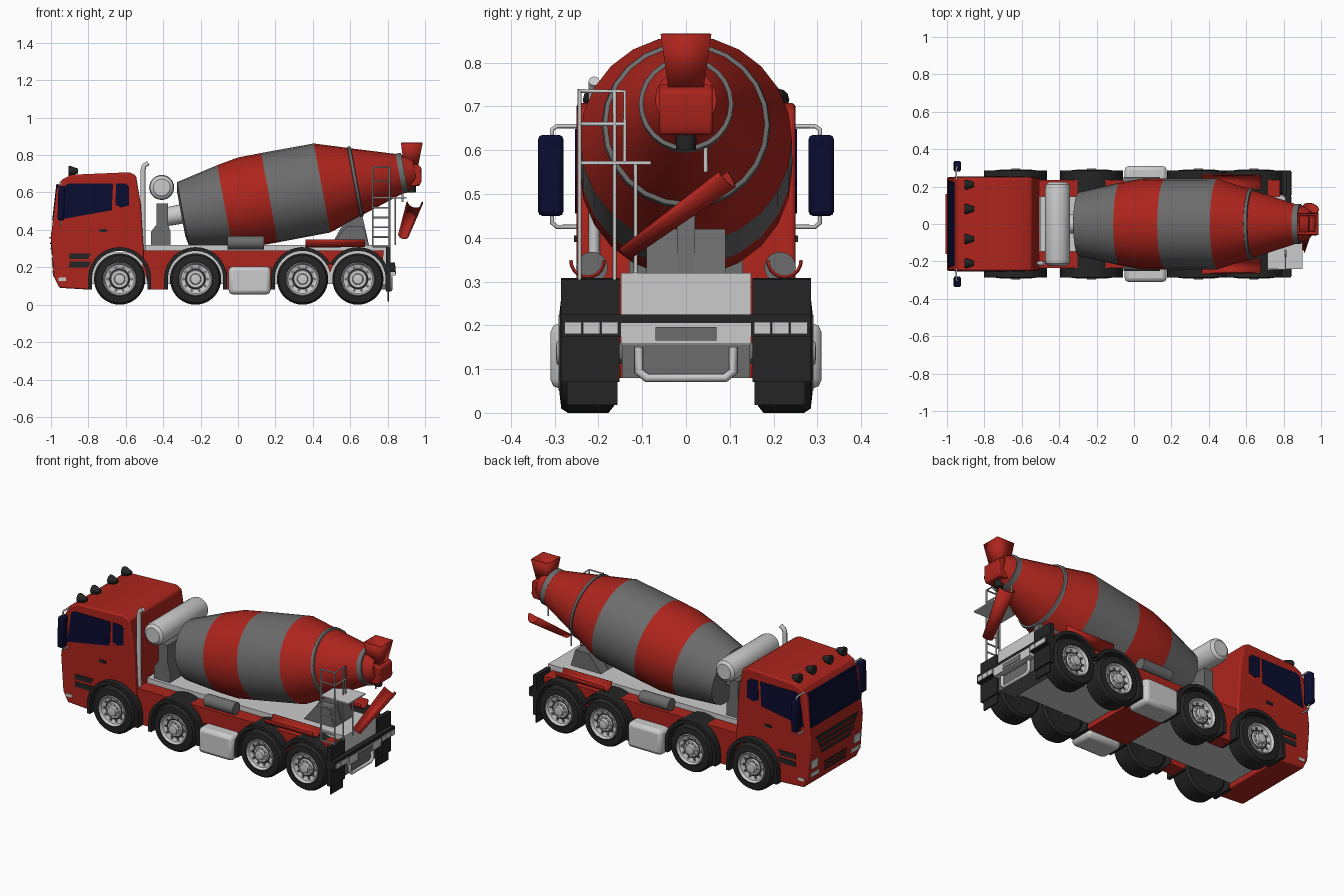
import bpy, bmesh
from math import sin, cos, pi, radians, sqrt
from mathutils import Vector as V

if "Cube" in bpy.data.objects:
    bpy.data.objects.remove(bpy.data.objects["Cube"])


def material(name, r, g, b):
    m = bpy.data.materials.new(name)
    m.diffuse_color = (r, g, b, 1)
    m.use_nodes = True
    m.node_tree.nodes["Principled BSDF"].inputs["Base Color"].default_value = m.diffuse_color
    return m


RED = material("red", .42, .018, .012)
DARK = material("dark", .018, .018, .018)
MID = material("mid_grey", .15, .15, .15)
GLASS = material("glass", .003, .004, .03)


def finish(name, bm, mat=None, bevel=0, segs=2):
    bmesh.ops.recalc_face_normals(bm, faces=bm.faces)
    me = bpy.data.meshes.new(name)
    bm.to_mesh(me)
    bm.free()
    me.polygons.foreach_set("use_smooth", [True] * len(me.polygons))
    me.set_sharp_from_angle(angle=radians(30))
    ob = bpy.data.objects.new(name, me)
    bpy.context.collection.objects.link(ob)
    if mat:
        me.materials.append(mat)
    if bevel:
        b = ob.modifiers.new("bevel", 'BEVEL')
        b.width, b.segments, b.limit_method, b.angle_limit = bevel, segs, 'ANGLE', radians(40)
    return ob


def prism(name, pts, vec, mat=None, bevel=0, segs=2):
    bm = bmesh.new()
    f = bm.faces.new([bm.verts.new(p) for p in pts])
    new = bmesh.ops.extrude_face_region(bm, geom=[f], use_keep_orig=True)["geom"]
    bmesh.ops.translate(bm, vec=vec, verts=[v for v in new if isinstance(v, bmesh.types.BMVert)])
    return finish(name, bm, mat, bevel, segs)


def side(name, xz, y0, y1, mat=None, bevel=0, segs=2):
    return prism(name, [(x, y0, z) for x, z in xz], (0, y1 - y0, 0), mat, bevel, segs)


def box(name, x0, x1, y0, y1, z0, z1, mat=None, bevel=0):
    return side(name, [(x0, z0), (x1, z0), (x1, z1), (x0, z1)], y0, y1, mat, bevel)


def lathe(name, prof, origin, axis, mat=None, seg=24):
    # prof holds (distance along axis, radius)
    q = V((0, 0, 1)).rotation_difference(V(axis))
    bm = bmesh.new()
    rings = [[bm.verts.new(V(origin) + q @ V((r * cos(2 * pi * i / seg), r * sin(2 * pi * i / seg), t)))
              for i in range(seg)] for t, r in prof]
    for a, b in zip(rings, rings[1:]):
        for i in range(seg):
            j = (i + 1) % seg
            bm.faces.new((a[i], a[j], b[j], b[i]))
    bm.faces.new(rings[0])
    bm.faces.new(rings[-1])
    return finish(name, bm, mat)


def tube(name, pts, r, mat=None):
    c = bpy.data.curves.new(name, 'CURVE')
    c.dimensions, c.bevel_depth, c.bevel_resolution, c.use_fill_caps = '3D', r, 2, True
    s = c.splines.new('POLY')
    s.points.add(len(pts) - 1)
    for p, co in zip(s.points, pts):
        p.co = (*co, 1)
    ob = bpy.data.objects.new(name, c)
    bpy.context.collection.objects.link(ob)
    if mat:
        c.materials.append(mat)


def trough(name, p0, p1, r0, r1, mat):
    d = (V(p1) - V(p0)).normalized()
    w = d.cross(V((0, 0, 1))).normalized()
    u = w.cross(d)
    bm = bmesh.new()
    a, b = [[bm.verts.new(V(p) + r * (cos(pi * i / 10) * w - sin(pi * i / 10) * u)) for i in range(11)]
            for p, r in ((p0, r0), (p1, r1))]
    for i in range(10):
        bm.faces.new((a[i], a[i + 1], b[i + 1], b[i]))
    ob = finish(name, bm, mat)
    ob.modifiers.new("thickness", 'SOLIDIFY').thickness = .006


def arc(cx, r, a0, a1, n=14):
    return [(cx + r * cos(radians(a0 + (a1 - a0) * i / n)), .14 + r * sin(radians(a0 + (a1 - a0) * i / n)))
            for i in range(n + 1)]


AXLES = (-.633, -.227, .345, .641)

# Cab shell with wheel arch
cab = [(-.955, .09), (-.985, .15), (-1, .36), (-.97, .62), (-.94, .67), (-.89, .695), (-.58, .708),
       (-.545, .69), (-.52, .54), (-.505, .30)] + arc(-.633, .152, 32, 180) + [(-.785, .08)]
side("cab", cab, -.25, .25, RED, .018, 3)


def front(name, yz, mat, out=.004):
    f = [(-1 + ((z - .36) * .115 if z > .36 else (.36 - z) * .07) - out, y, z) for y, z in yz]
    return prism(name, f, (.012, 0, 0), mat)


front("windshield", [(-.235, .45), (.235, .45), (.222, .645), (-.222, .645)], GLASS)
front("grille", [(-.13, .27), (.13, .27), (.2, .385), (-.2, .385)], DARK)
for k in range(3):
    front("grille_bar", [(-.16, .295 + k * .03), (.16, .295 + k * .03), (.16, .302 + k * .03), (-.16, .302 + k * .03)], RED, .007)
for k in range(3):
    z = .15 + k * .022
    front("bumper_slot", [(-.1, z), (.1, z), (.1, z + .01), (-.1, z + .01)], DARK)
for s in (-1, 1):
    front("headlight", [(s * .17, .2), (s * .232, .2), (s * .232, .25), (s * .17, .25)], None)
    front("fog_light", [(s * .15, .15), (s * .232, .15), (s * .232, .175), (s * .15, .175)], None)
    y0, y1 = s * .245, s * .2535
    # Side glass, steps, handle and marker
    side("door_window", [(-.953, .455), (-.675, .505), (-.668, .648), (-.905, .648), (-.928, .635)], y0, y1, GLASS)
    side("rear_window", [(-.655, .535), (-.625, .52), (-.582, .53), (-.582, .63), (-.6, .648), (-.652, .648)], y0, y1, GLASS)
    side("door_handle", [(-.74, .39), (-.7, .39), (-.7, .405), (-.74, .405)], y0, s * .256, DARK)
    for z in (.2, .245):
        side("cab_step", [(-.905, z), (-.8, z), (-.785, z + .03), (-.9, z + .03)], y0, y1, DARK)
    side("side_marker", [(-.96, .127), (-.92, .127), (-.92, .145), (-.96, .145)], y0, y1)
    # Mirrors
    side("mirror", [(-.965, .45), (-.93, .45), (-.925, .635), (-.96, .635)], s * .28, s * .338, GLASS, .01)
    for z, e in ((.655, -.025), (.425, .03)):
        tube("mirror_arm", [(-.95, s * .235, z), (-.95, s * .295, z), (-.945, s * .306, z + e * .3), (-.945, s * .306, z + e)], .005)
    # Roof lamps
    for y in (.08, .21):
        lathe("roof_lamp", [(0, .026), (.012, .026), (.05, .012)], (-.905, s * y, .715), (1, 0, 0), DARK, 12)
        box("roof_lamp_foot", -.9, -.87, s * y - .012, s * y + .012, .685, .71, DARK)

# Chassis core
box("chassis_deck", -.5, .81, -.148, .148, .155, .32)
box("chassis_core", -.86, .8, -.146, .146, .11, .28)
box("lower_rear_panel", .7, .805, -.146, .146, .08, .155, MID)
box("under_panel", -.07, .19, -.15, .15, .08, .2, RED)
# Red side skirts around the wheel arches
R = .15
skirt = [(-.51, .29), (-.51, .2), (-.47, .08), (-.38, .08)] + arc(-.227, R, 180, 0) + [(-.06, .08), (-.06, .2), (.18, .2), (.18, .08)]
skirt += arc(.345, R, 180, 15) + arc(.641, R, 165, 30) + [(.78, .29)]
for s in (-1, 1):
    side("side_skirt", skirt, s * .147, s * .235, RED)

# Wheels and fenders
for s in (-1, 1):
    for n, x in enumerate(AXLES):
        o, ax = (x, s * .165, .137), (0, s, 0)
        lathe("tyre", [(0, .085), (0, .122), (.012, .137), (.105, .137), (.12, .127), (.124, .092), (.105, .088)], o, ax, DARK, 36)
        lathe("rim", [(.05, .08), (.122, .09), (.126, .086), (.112, .078), (.103, .05), (.115, .045), (.115, .03), (.13, .026), (.132, .012)], o, ax, None, 36)
        for k in range(10):
            a = 2 * pi * k / 10
            c = (x + .064 * cos(a), s * .165, .137 + .064 * sin(a))
            lathe("rim_hole", [(.1, .008), (.111, .008)], c, ax, MID, 8)
            c = (x + .037 * cos(a), s * .165, .137 + .037 * sin(a))
            lathe("wheel_nut", [(.11, .004), (.121, .004)], c, ax, None, 6)
        a0, a1 = (28 if n == 2 else 0), (152 if n == 3 else 180)
        pts = ([] if a0 else [(x + .168, .08)]) + arc(x, .168, a0, a1)
        pts += ([] if n == 3 else [(x - .168, .08), (x - .148, .08)]) + arc(x, .148, a1, a0)
        pts += [] if a0 else [(x + .148, .08)]
        side("fender", pts, s * .152, s * .285, DARK)
    # Side tanks, air cylinder and spare chute sections
    box("side_tank", -.05, .175, s * .16, s * .31, .055, .205, None, .022)
    lathe("air_cylinder", [(0, .036), (.195, .036)], (-.055, s * .215, .332), (1, 0, 0), MID)
    trough("spare_chute", (.36, s * .225, .348), (.68, s * .225, .348), .042, .04, RED)
    # Rear lights and mudflaps
    box("mudflap", .798, .806, s * .157, s * .272, .018, .2, DARK)
    box("rear_panel", .79, .815, s * .152, s * .285, .07, .305, DARK)
    for k in range(3):
        y = .155 + k * .042
        box("tail_light", .83, .845, s * y, s * (y + .038), .18, .208)
for x in AXLES:
    lathe("axle", [(-.17, .025), (.17, .025)], (x, 0, .137), (0, 1, 0), MID, 12)
box("rear_bumper", .8, .84, -.285, .285, .175, .225, DARK)
box("rear_face", .8, .842, -.148, .148, .157, .205)
box("plate_holder", .83, .846, -.07, .07, .165, .196, MID)
tube("underrun_bar", [(.815, -.108, .15), (.815, -.108, .095), (.815, -.09, .08), (.815, .09, .08), (.815, .108, .095), (.815, .108, .15)], .01)

# Mixing drum: striped bands turned around the tilted axis
AX = V((cos(radians(10.5)), 0, sin(radians(10.5))))
O = V((.168, 0, .572))
lathe("drum_band_1", [(-.48, .12), (-.47, .172), (-.243, .222)], O, AX, MID)
lathe("drum_band_2", [(-.243, .222), (-.127, .242), (0, .243)], O, AX, RED)
lathe("drum_band_3", [(0, .243), (.286, .242)], O, AX, MID)
lathe("drum_band_4", [(.286, .242), (.477, .18), (.76, .09), (.79, .07)], O, AX, RED)
lathe("drum_ring", [(.455, .18), (.46, .193), (.475, .19), (.48, .17)], O, AX, MID)
lathe("drum_collar", [(.705, .108), (.735, .108)], O, AX, MID)
lathe("drum_gearbox", [(-.56, .05), (-.47, .052)], O, AX)

# Drum supports
side("front_pedestal", [(-.465, .29), (-.36, .29), (-.36, .39), (-.375, .43), (-.375, .54), (-.435, .54), (-.435, .43), (-.465, .39)], -.13, .13, MID)
side("rear_trestle", [(.5, .32), (.7, .32), (.655, .52), (.6, .5)], -.02, .02, MID)
side("rear_cradle", [(.5, .32), (.7, .32), (.67, .42), (.58, .42)], -.09, .09, MID)

# Water tank and exhaust
lathe("water_tank", [(-.225, .045), (-.212, .062), (-.195, .067), (.195, .067), (.212, .062), (.225, .045)], (-.408, 0, .627), (0, 1, 0), None, 28)
tube("exhaust", [(-.508, -.21, .29), (-.508, -.21, .72), (-.502, -.21, .742), (-.48, -.21, .758)], .013)

# Hopper, outlet and discharge chute
bm = bmesh.new()
rows = [[bm.verts.new((cx + w * i, h * j, z)) for i, j in ((-1, -1), (1, -1), (1, 1), (-1, 1))]
        for cx, w, h, z in ((.925, .038, .04, .74), (.929, .058, .058, .865))]
for i in range(4):
    bm.faces.new((rows[0][i], rows[0][i - 1], rows[1][i - 1], rows[1][i]))
finish("hopper", bm, RED).modifiers.new("thickness", 'SOLIDIFY').thickness = .006
side("hopper_box", [(.87, .66), (.9, .635), (.97, .635), (.982, .66), (.98, .735), (.955, .75), (.87, .75)], -.061, .061, RED, .006)
lathe("outlet", [(0, .026), (.045, .022)], (.928, 0, .645), (0, 0, -1), DARK, 16)
trough("discharge_chute", (.945, .085, .55), (.885, -.145, .375), .045, .03, RED)
tube("chute_post", [(.88, .045, .55), (.88, .045, .64)], .005)

# Ladder and service platform
for p in ([(.72, -.243, .31), (.72, -.243, .74)], [(.81, -.243, .225), (.81, -.243, .735)],
          [(.81, -.163, .3), (.81, -.163, .74)], [(.84, -.115, .32), (.84, -.115, .57)],
          [(.72, -.243, .735), (.81, -.243, .735), (.81, -.14, .735), (.81, -.14, .57)],
          [(.72, -.243, .66), (.81, -.243, .66), (.81, -.14, .66)]):
    tube("ladder_rail", p, .0045)
for k in range(5):
    tube("ladder_rung", [(.72, -.243, .31 + k * .052), (.81, -.243, .31 + k * .052)], .0045)
box("service_platform", .715, .9, -.24, -.08, .567, .575)
